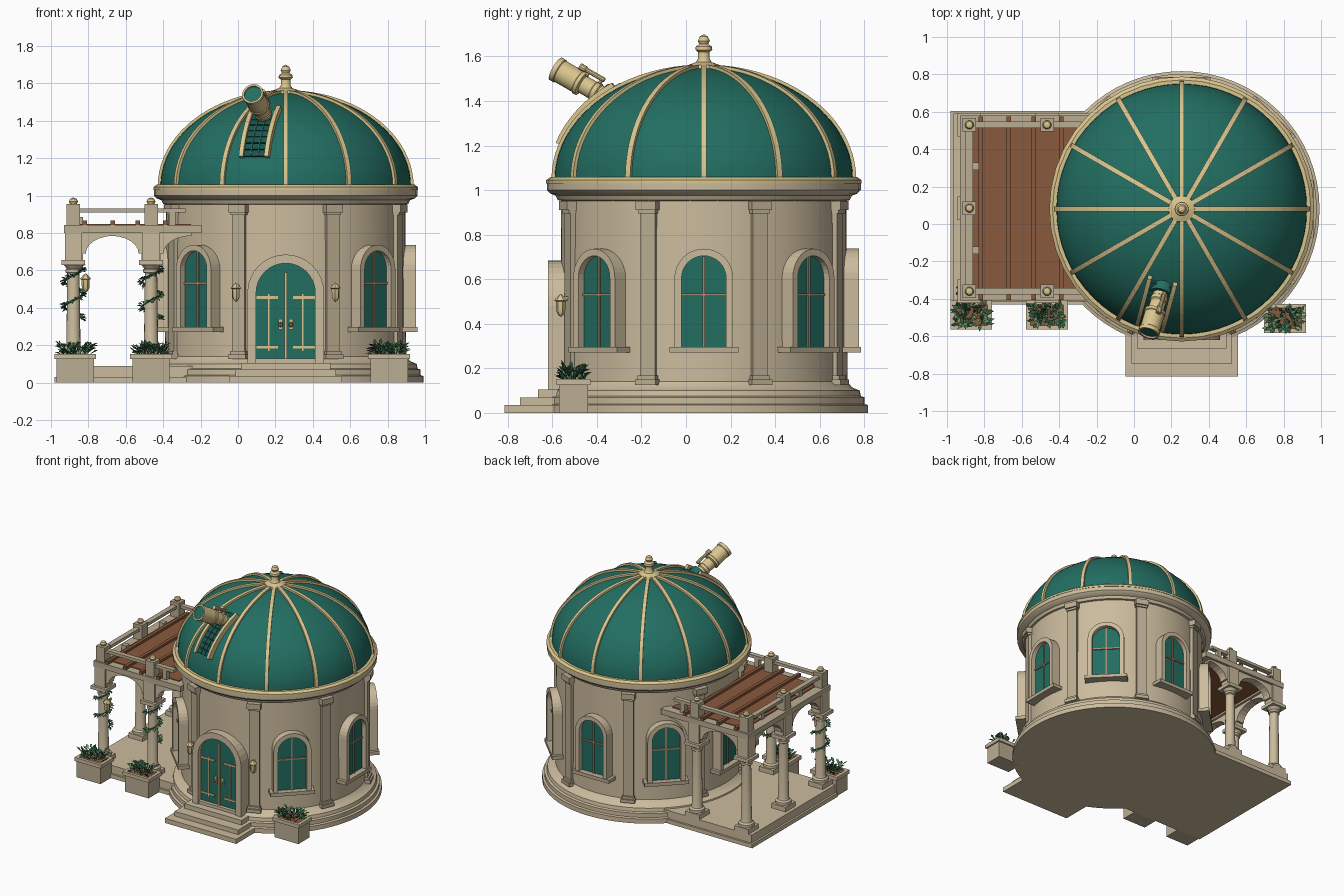
import bpy, bmesh, random
from math import pi, sin, cos, radians
from mathutils import Matrix, Vector

random.seed(4)
cube = bpy.data.objects.get("Cube")
if cube:
    bpy.data.objects.remove(cube)


def material(name, r, g, b):
    m = bpy.data.materials.new(name)
    m.use_nodes = True
    m.diffuse_color = (r, g, b, 1)
    m.node_tree.nodes["Principled BSDF"].inputs["Base Color"].default_value = (r, g, b, 1)
    return m


STONE = material("sandstone", .60, .50, .34)
TRIM = material("stone trim", .50, .42, .29)
GOLD = material("pale gold", .70, .56, .27)
TEAL = material("teal", .016, .155, .12)
DARK = material("dark teal", .01, .09, .075)
TAN = material("tan wood", .36, .25, .15)
BROWN = material("brown wood", .25, .10, .045)
LEAF = material("leaf green", .04, .15, .07)
LIGHT = material("light leaf green", .14, .33, .15)
ID = Matrix()
HALL = Matrix.Translation((.255, .08, 0))


def finish(name, bm, mats, M=ID, smooth=False):
    bmesh.ops.recalc_face_normals(bm, faces=bm.faces)
    me = bpy.data.meshes.new(name)
    bm.to_mesh(me)
    bm.free()
    for m in mats:
        me.materials.append(m)
    if smooth:
        me.shade_smooth()
        me.set_sharp_from_angle(angle=radians(35))
    ob = bpy.data.objects.new(name, me)
    ob.matrix_world = M
    bpy.context.scene.collection.objects.link(ob)
    return ob


def prism(name, pts, y0, y1, mat, M=ID):
    """Extrude an outline in the xz plane from y0 to y1."""
    bm = bmesh.new()
    f = bm.faces.new([bm.verts.new((x, y0, z)) for x, z in pts])
    ext = bmesh.ops.extrude_face_region(bm, geom=[f])["geom"]
    bmesh.ops.translate(bm, vec=(0, y1 - y0, 0), verts=[v for v in ext if isinstance(v, bmesh.types.BMVert)])
    return finish(name, bm, [mat], M)


def box(name, x0, x1, y0, y1, z0, z1, mat, M=ID):
    return prism(name, [(x0, z0), (x1, z0), (x1, z1), (x0, z1)], y0, y1, mat, M)


def lathe(name, prof, mat, M=ID, seg=16):
    bm = bmesh.new()
    vs = [bm.verts.new((r, 0, z)) for r, z in prof]
    es = [bm.edges.new(p) for p in zip(vs, vs[1:])]
    bmesh.ops.spin(bm, geom=vs + es, cent=(0, 0, 0), axis=(0, 0, 1), angle=2 * pi, steps=seg)
    bmesh.ops.remove_doubles(bm, verts=bm.verts, dist=.0004)
    return finish(name, bm, [mat], M, True)


def at(x, y, z=0):
    return Matrix.Translation((x, y, z))


def arch(half, z0, spring, n=16):
    return [(-half, z0)] + [(-half * cos(pi * i / n), spring + half * sin(pi * i / n)) for i in range(n + 1)] + [(half, z0)]


# Round hall with stepped plinth, cornice and lip
lathe("hall_wall", [(0, 0), (.737, 0), (.737, .035), (.722, .04), (.722, .07), (.705, .075), (.7, .1),
                    (.665, .115), (.645, .14), (.64, .98), (0, .98)], STONE, HALL, 64)
lathe("cornice", [(.63, .95), (.655, .955), (.665, .975), (.69, .985), (.705, 1.0), (.705, 1.03), (.6, 1.035)], STONE, HALL, 40)
lathe("dome_lip", [(.6, 1.03), (.708, 1.03), (.708, 1.045), (.69, 1.058), (.6, 1.058)], GOLD, HALL, 40)

# Dome, ribs and finial
def dome(t, off=0):
    return ((.67 + off) * cos(t), 1.05 + (.5 + off) * sin(t))


def dome_band(name, t0, t1, lo, hi, y0, y1, mat, M, n=20):
    ts = [t0 + (t1 - t0) * i / n for i in range(n + 1)]
    return prism(name, [dome(t, hi) for t in ts] + [dome(t, lo) for t in reversed(ts)], y0, y1, mat, M)


lathe("dome", [dome(pi / 2 * i / 20) for i in range(20)] + [(0, 1.55)], TEAL, HALL, 64)
for k in range(12):
    dome_band("dome_rib", 0, 1.52, -.02, .014, -.013, .013, GOLD, HALL @ Matrix.Rotation(k * pi / 6, 4, "Z"))
lathe("finial", [(0, 1.54), (.075, 1.54), (.07, 1.562), (.035, 1.575), (.026, 1.59), (.026, 1.62), (.038, 1.63), (.036, 1.645),
                 (.02, 1.655), (.027, 1.67), (.018, 1.69), (0, 1.7)], GOLD, HALL, 16)

# Shutter opening with slats, below the telescope
SLIT = HALL @ Matrix.Rotation(radians(-105), 4, "Z")
for s in (-1, 1):
    dome_band("shutter_rail", .31, .95, -.02, .03, s * .07 - .012, s * .07 + .012, GOLD, SLIT)
for i in range(8):
    t = .32 + i * .075
    dome_band("shutter_slat", t, t + .066, -.02, .014, -.06, .06, DARK, SLIT, 2)
for y in (-.02, .02):
    dome_band("shutter_seam", .32, .9, 0, .019, y - .003, y + .003, TEAL, SLIT)

# Telescope along its own axis, starting at the open end
tip, root = Vector((.078, -.585, 1.545)), Vector((.15, -.35, 1.41))
axis = (root - tip).normalized()
SCOPE = Matrix.Translation(tip) @ axis.to_track_quat("Z", "Y").to_matrix().to_4x4()
lathe("telescope_tube", [(.047, .012), (.047, 0), (.058, 0), (.058, .022), (.054, .026), (.054, .12), (.058, .124), (.058, .14),
                         (.042, .146), (.042, .2), (.046, .205), (.046, .225), (.04, .23), (.04, .42), (0, .42)], GOLD, SCOPE, 20)
lathe("telescope_lens", [(0, .01), (.048, .01), (.048, .02), (0, .02)], TEAL, SCOPE, 20)
lathe("telescope_collar", [(0, .25), (.06, .25), (.065, .33), (0, .33)], TEAL, SCOPE, 20)
up = SCOPE.to_3x3().inverted() @ Vector((.25, 0, 1))
up = Vector((up.x, up.y, 0)).normalized() * .07
lathe("finder_scope", [(0, .1), (.015, .1), (.015, .13), (.011, .135), (.011, .23), (0, .23)], GOLD, SCOPE @ Matrix.Translation(up), 10)
for z in (.14, .21):
    lathe("finder_bracket", [(0, z), (.01, z), (.01, z + .012), (0, z + .012)], GOLD, SCOPE @ Matrix.Translation(up * .75), 8)


def lantern(M):
    lathe("lantern", [(0, -.05), (.012, -.04), (.02, -.025), (.022, .02), (.03, .025), (.012, .045), (0, .055)], GOLD, M, 6)
    box("lantern_arm", -.006, .006, 0, .05, .03, .042, GOLD, M)


# Eight bays: pilasters between, a door in front and windows elsewhere
for k in range(8):
    P = HALL @ Matrix.Rotation(radians(22.5 + 45 * k), 4, "Z")
    box("pilaster_shaft", -.036, .036, -.662, -.6, .13, .95, TRIM, P)
    for z0, z1, w, y in ((.125, .15, .05, .685), (.15, .168, .043, .674), (.895, .91, .042, .672), (.91, .952, .048, .684)):
        box("pilaster_moulding", -w, w, -y, -.6, z0, z1, TRIM, P)
    if k in (0, 7):
        lantern(P @ at(0, -.695, .48))
    if k == 0:
        continue
    W = HALL @ Matrix.Rotation(radians(45 * k), 4, "Z")
    prism("window_frame", arch(.132, .28, .605) + arch(.1, .28, .605)[::-1], -.697, -.6, STONE, W)
    prism("window_glass", arch(.104, .28, .605), -.662, -.6, TEAL, W)
    box("window_sill", -.155, .155, -.705, -.6, .27, .296, TRIM, W)
    box("window_mullion", -.006, .006, -.67, -.65, .29, .703, TAN, W)
    box("window_transom", -.1, .1, -.67, -.65, .525, .537, TAN, W)

# Front door with straps and handles
prism("door_frame", arch(.205, .1, .48) + arch(.158, .1, .48)[::-1], -.7, -.58, STONE, HALL)
prism("door", arch(.16, .1, .48), -.665, -.58, TEAL, HALL)
box("door_threshold", -.158, .158, -.69, -.6, .1, .128, STONE, HALL)
box("door_meeting_strip", -.006, .006, -.674, -.66, .128, .59, GOLD, HALL)
for s in (-1, 1):
    for z in (.19, .455):
        box("door_strap", *sorted((s * .04, s * .156)), -.673, -.66, z - .007, z + .007, GOLD, HALL)
    box("door_bar", s * .09 - .004, s * .09 + .004, -.672, -.66, .17, .475, GOLD, HALL)
    box("door_handle_plate", s * .028 - .01, s * .028 + .01, -.674, -.66, .285, .34, GOLD, HALL)
    lathe("door_handle", [(0, -.015), (.01, -.008), (.01, .008), (0, .015)], TAN, HALL @ at(s * .028, -.682, .31), 8)

# Front steps
for w, y, z0, z1 in ((.3, .895, 0, .035), (.268, .825, .035, .07), (.24, .745, .07, .105)):
    box("front_step", -w, w, -y, -.5, z0, z1, STONE, HALL)

# Terrace platform
box("terrace_base", -.98, -.2, -.43, .605, 0, .03, STONE)
box("terrace_floor", -.965, -.2, -.415, .59, .03, .09, STONE)

# Colonnade with curved brackets; 0 = +x, 1 = +y, 2 = -x, 3 = -y
bracket = [(0, .65), (.05, .65), (.05, .69), (.066, .69)] + \
          [(.066 + .15 * (1 - cos(i * pi / 12)), .69 + .095 * sin(i * pi / 12)) for i in range(1, 7)] + [(.216, .81), (0, .81)]
columns = ((-.88, -.36, (0, 1)), (-.465, -.36, (0, 2)), (-.88, .085, (1, 3)), (-.88, .53, (0, 3)), (-.465, .53, (0, 2)))
for x, y, dirs in columns:
    C = at(x, y)
    box("column_plinth", -.06, .06, -.06, .06, .09, .125, STONE, C)
    lathe("column", [(0, .12), (.055, .125), (.055, .145), (.042, .155), (.038, .17), (.033, .585), (.042, .59), (.042, .605),
                     (.036, .61), (.056, .635), (0, .635)], STONE, C, 16)
    box("column_abacus", -.063, .063, -.063, .063, .63, .655, STONE, C)
    box("column_block", -.045, .045, -.045, .045, .65, .81, STONE, C)
    for d in dirs:
        prism("arch_bracket", bracket, -.032, .032, STONE, C @ Matrix.Rotation(d * pi / 2, 4, "Z"))
    box("rail_post", -.036, .036, -.036, .036, .84, .955, TRIM, C)
    lathe("post_ball", [(0, .95), (.018, .955), (.024, .968), (.018, .982), (0, .99)], GOLD, C, 10)

# Roof deck: beams, boards, battens and railing
for y in (-.36, .53):
    box("cross_beam", -.925, -.195, y - .05, y + .05, .8, .842, TRIM)
    box("cross_rail", -.9, -.28, y - .018, y + .018, .91, .932, TRIM)
    box("rail_stub", -.37, -.335, y - .018, y + .018, .84, .91, TRIM)
box("outer_beam", -.93, -.83, -.41, .58, .8, .842, TRIM)
box("outer_rail", -.9, -.862, -.36, .53, .91, .932, TRIM)
box("deck_boards", -.86, -.25, -.35, .52, .815, .848, BROWN)
for x in (-.82, -.67, -.535, -.39):
    box("deck_batten", x - .012, x + .012, -.405, .575, .842, .866, BROWN)
for y in (-.14, .31):
    box("rail_baluster", -.868, -.83, y - .02, y + .02, .84, .885, TRIM)
lantern(at(-.815, -.41, .53))


def add_leaf(bm, base, direction, length, width):
    d = direction.normalized()
    side = d.cross(Vector((random.uniform(-.3, .3), random.uniform(-.3, .3), 1))).normalized() * width
    mid = base + d * length * .5 + Vector((0, 0, .008))
    f = bm.faces.new([bm.verts.new(p) for p in (base, mid - side, base + d * length, mid + side)])
    f.material_index = random.random() < .4


# Planters filled with leaves
for x, y in ((-.87, -.487), (-.465, -.487), (.808, -.505)):
    C = at(x, y)
    box("planter_box", -.1, .1, -.066, .066, 0, .135, TRIM, C)
    for s in (-1, 1):
        box("planter_rim_long", -.112, .112, s * .066 - .011, s * .066 + .011, .125, .152, STONE, C)
        box("planter_rim_short", s * .1 - .012, s * .1 + .012, -.075, .075, .125, .152, STONE, C)
    box("planter_soil", -.095, .095, -.06, .06, .13, .143, BROWN, C)
    bm = bmesh.new()
    for i in range(110):
        base = Vector((random.uniform(-.08, .08), random.uniform(-.05, .05), random.uniform(.14, .19)))
        lean = Vector((base.x * 8 + random.uniform(-.7, .7), base.y * 8 + random.uniform(-.7, .7), random.uniform(.2, .9)))
        add_leaf(bm, base, lean, random.uniform(.03, .055), .01)
    finish("planter_leaves", bm, [LEAF, LIGHT], C)

# Vines climbing the two front columns
for x in (-.88, -.465):
    cu = bpy.data.curves.new("vine_stem", "CURVE")
    cu.dimensions, cu.bevel_depth, cu.bevel_resolution = "3D", .005, 1
    sp = cu.splines.new("POLY")
    sp.points.add(40)
    bm = bmesh.new()
    for i, p in enumerate(sp.points):
        a = i / 40 * 4.5 * pi
        pos = Vector((.045 * cos(a), .045 * sin(a), .34 + .3 * i / 40))
        p.co = (*pos, 1)
        for _ in range(2):
            out = Vector((cos(a) + random.uniform(-.8, .8), sin(a) + random.uniform(-.8, .8), random.uniform(-.8, .5)))
            add_leaf(bm, pos, out, .032, .009)
    cu.materials.append(LEAF)
    stem = bpy.data.objects.new("vine_stem", cu)
    stem.matrix_world = at(x, -.36)
    bpy.context.scene.collection.objects.link(stem)
    finish("vine_leaves", bm, [LEAF, LIGHT], at(x, -.36))
